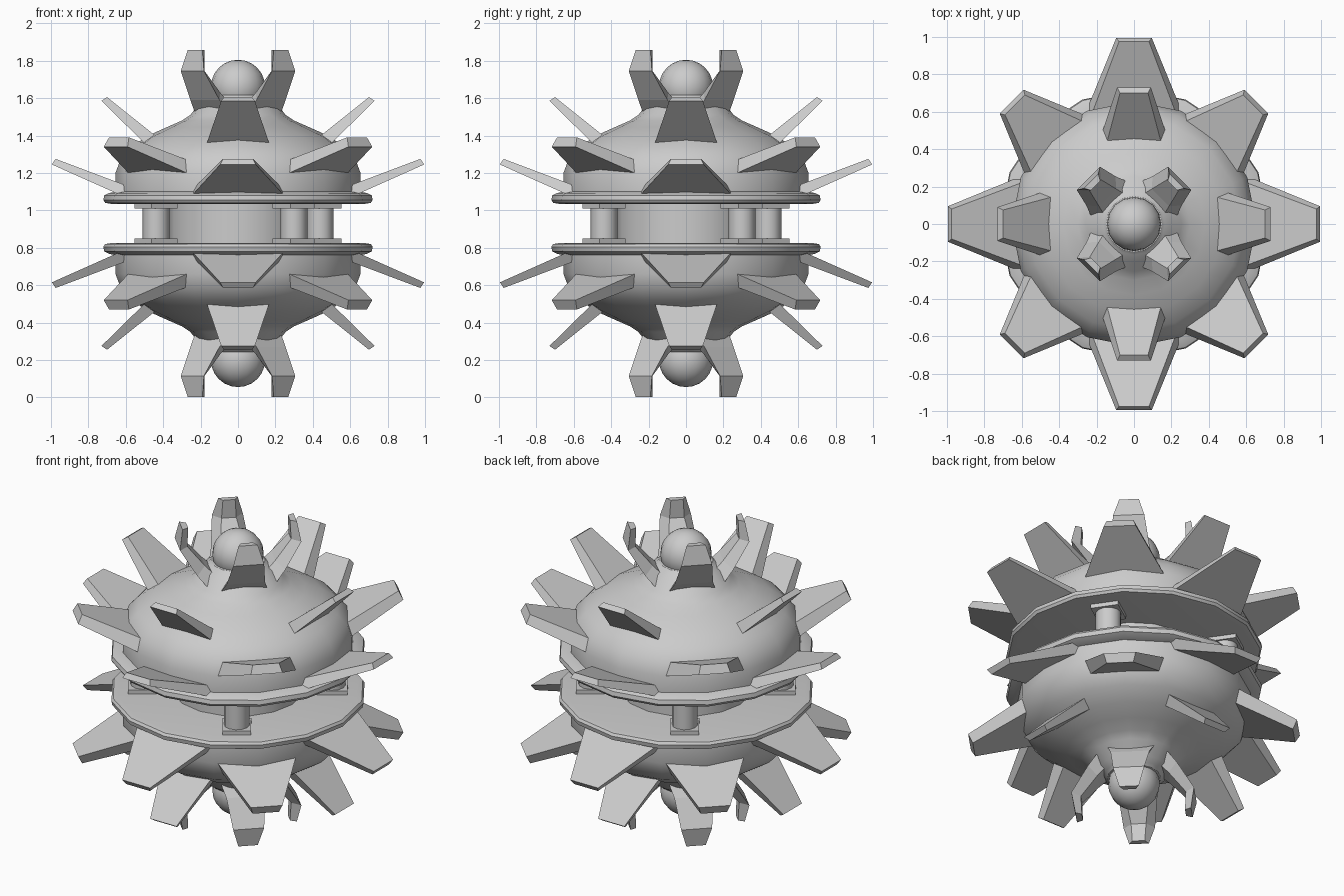
import bpy, bmesh, math
from mathutils import Vector

MID = 0.93     # height of the mirror plane
SIDES = 16

cube = bpy.data.objects.get("Cube")
if cube:
    bpy.data.objects.remove(cube, do_unlink=True)

grey = bpy.data.materials.new("plain_grey")
grey.use_nodes = True
colour = (0.6, 0.6, 0.6, 1)
grey.diffuse_color = colour
grey.node_tree.nodes["Principled BSDF"].inputs["Base Color"].default_value = colour


def finish(bm, name, smooth=False, flip=False):
    """Turn a bmesh into an object, optionally mirrored into the lower half."""
    if flip:
        for v in bm.verts:
            v.co.z = 2 * MID - v.co.z
    bmesh.ops.recalc_face_normals(bm, faces=bm.faces)
    mesh = bpy.data.meshes.new(name)
    bm.to_mesh(mesh)
    bm.free()
    mesh.materials.append(grey)
    obj = bpy.data.objects.new(name, mesh)
    bpy.context.collection.objects.link(obj)
    if smooth:
        bpy.ops.object.select_all(action="DESELECT")
        obj.select_set(True)
        bpy.context.view_layer.objects.active = obj
        bpy.ops.object.shade_smooth_by_angle(angle=math.radians(35))
    return obj


def lathe(name, profile, centre=(0, 0), sides=SIDES, flip=False):
    """Revolve a radius/height profile and cap both ends."""
    bm = bmesh.new()
    rings = []
    for r, z in profile:
        ring = []
        for i in range(sides):
            a = math.tau * i / sides
            ring.append(bm.verts.new((centre[0] + r * math.cos(a),
                                      centre[1] + r * math.sin(a), z)))
        rings.append(ring)
    for low, high in zip(rings, rings[1:]):
        for i in range(sides):
            j = (i + 1) % sides
            bm.faces.new((low[i], low[j], high[j], high[i]))
    bm.faces.new(rings[0])
    bm.faces.new(rings[-1])
    return finish(bm, name, True, flip)


def plate(name, stations, angle, flip):
    """Loft a tapered plate; a station is an outer and an inner (r, z, half width)."""
    bm = bmesh.new()
    out = Vector((math.cos(angle), math.sin(angle), 0))
    side = Vector((-out.y, out.x, 0))
    loops = []
    for outer, inner in stations:
        loop = []
        for (r, z, w), signs in ((outer, (-1, 1)), (inner, (1, -1))):
            for s in signs:
                loop.append(bm.verts.new(out * r + side * w * s + Vector((0, 0, z))))
        loops.append(loop)
    for a, b in zip(loops, loops[1:]):
        for i in range(4):
            j = (i + 1) % 4
            bm.faces.new((a[i], a[j], b[j], b[i]))
    bm.faces.new(loops[0])
    bm.faces.new(loops[-1])
    return finish(bm, name, flip=flip)


shell = [(0.68, 1.035), (0.71, 1.04), (0.72, 1.055), (0.715, 1.08), (0.69, 1.092),
         (0.655, 1.1), (0.655, 1.2), (0.625, 1.28), (0.57, 1.34), (0.48, 1.4),
         (0.38, 1.445), (0.3, 1.48), (0.255, 1.51), (0.2, 1.58), (0.165, 1.6),
         (0.15, 1.615), (0.12, 1.62), (0.12, 1.64)]

long_spike = [((0.58, 1.06, 0.265), (0.55, 1.115, 0.24)),
              ((0.995, 1.245, 0.095), (0.975, 1.275, 0.08))]
diagonal_spike = [((0.54, 1.17, 0.25), (0.5, 1.24, 0.225)),
                  ((0.925, 1.34, 0.09), (0.9, 1.39, 0.075))]
upper_spike = [((0.46, 1.32, 0.18), (0.38, 1.35, 0.16)),
               ((0.73, 1.585, 0.09), (0.7, 1.605, 0.075))]
claw = [((0.2, 1.53, 0.13), (0.14, 1.57, 0.08)),
        ((0.25, 1.59, 0.11), (0.2, 1.63, 0.065)),
        ((0.345, 1.745, 0.088), (0.295, 1.745, 0.042)),
        ((0.325, 1.858, 0.055), (0.29, 1.858, 0.035))]

post_angle = math.atan2(-0.44, 0.3)
post_r = 0.53
pad = [((post_r - 0.085, 1.01, 0.08), (post_r - 0.085, 1.04, 0.08)),
       ((post_r + 0.085, 1.01, 0.08), (post_r + 0.085, 1.04, 0.08))]

# Both halves: shell, ball tip, spikes and claws
for half, flip in (("upper", False), ("lower", True)):
    lathe(half + "_shell", shell, flip=flip)

    ball = bmesh.new()
    bmesh.ops.create_uvsphere(ball, u_segments=SIDES, v_segments=12, radius=0.145)
    bmesh.ops.translate(ball, verts=ball.verts, vec=(0, 0, 1.66))
    finish(ball, half + "_ball", True, flip)

    for k in range(4):
        straight = k * math.pi / 2
        diagonal = straight + math.pi / 4
        plate(half + "_long_spike", long_spike, straight, flip)
        plate(half + "_short_spike", upper_spike, straight, flip)
        plate(half + "_diagonal_spike", diagonal_spike, diagonal, flip)
        plate(half + "_claw", claw, diagonal, flip)
        plate(half + "_post_pad", pad, post_angle + straight, flip)

# Core drum and the posts between the halves
gap = (2 * MID - 1.05, 1.05)
lathe("core", [(0.37, z) for z in gap])
for k in range(4):
    a = post_angle + k * math.pi / 2
    spot = (post_r * math.cos(a), post_r * math.sin(a))
    lathe("post", [(0.072, z) for z in gap], spot, 12)
